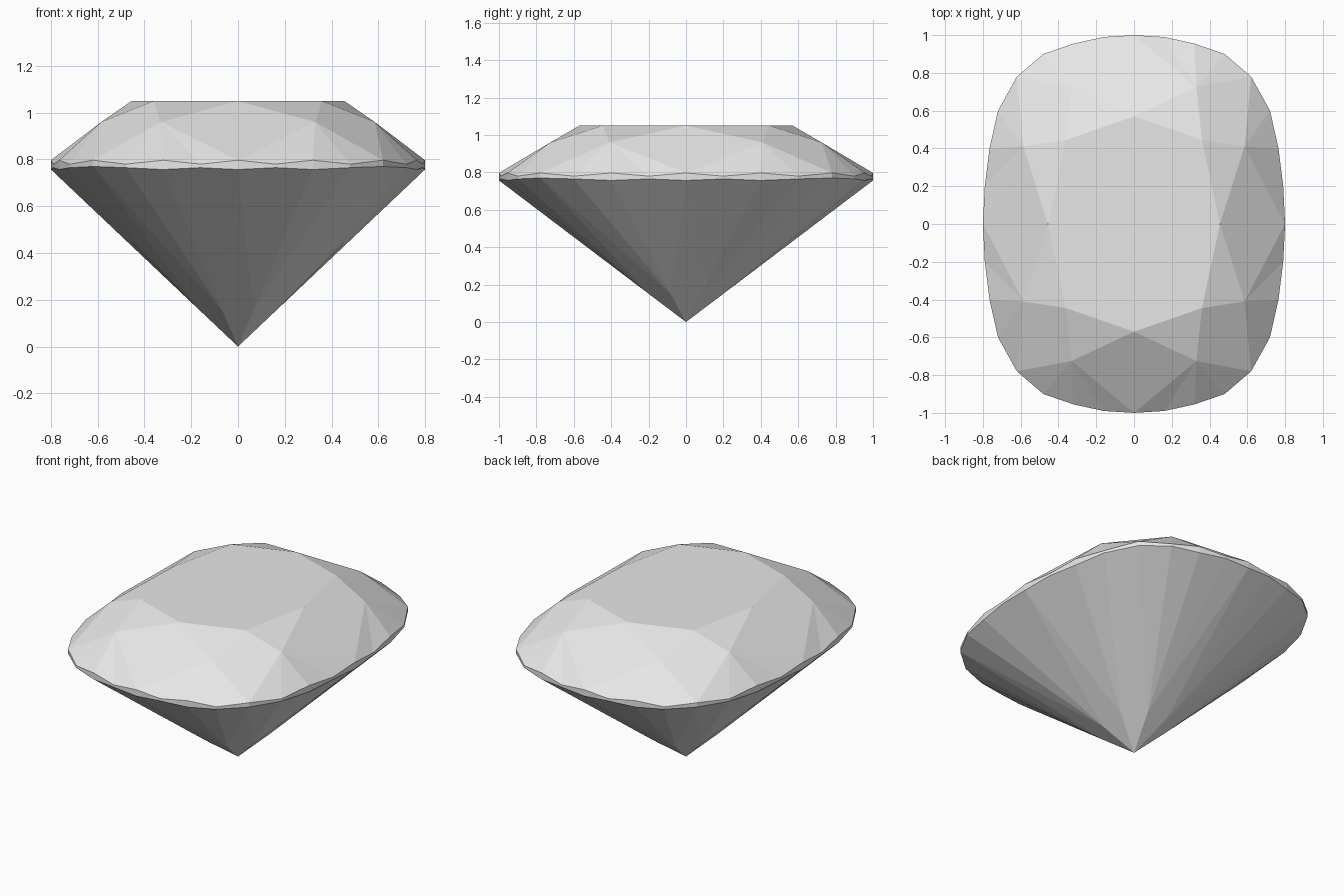
import bpy
import bmesh

if "Cube" in bpy.data.objects:
    bpy.data.objects.remove(bpy.data.objects["Cube"])

# Quarter outline of the girdle, from the back point round to the right point
QUARTER = [(0, 1), (.16, .99), (.32, .955), (.48, .90), (.62, .78),
           (.72, .60), (.765, .40), (.79, .20), (.80, 0)]
N = 32


def mirrored(i, x, y):
    """Place a first-quarter point in the quarter that holds ring step i."""
    return (x if i <= 16 else -x, y if i < 8 or i > 24 else -y)


def quarter_step(i):
    k = i % 16
    return 16 - k if k > 8 else k


def ring(bm, steps, point):
    """Vertices for the given ring steps; point(k) gives x, y, z in the first quarter."""
    verts = {}
    for i in steps:
        x, y, z = point(quarter_step(i))
        verts[i] = bm.verts.new((*mirrored(i, x, y), z))
    return verts


def upper_z(k):
    return .78 if k % 2 else .797


def lower_z(k):
    return .77 if k == 4 else .765 if k % 2 else .757


bm = bmesh.new()
mains = range(0, N, 4)
halves = range(2, N, 4)
table_pts = {0: (0, .57, 1.05), 4: (.36, .445, 1.05), 8: (.455, 0, 1.05)}
star_pts = {2: (.33, .725, .96), 6: (.585, .41, .96)}
lower_pts = {2: (.066, .20, .151), 6: (.16, .083, .151)}

table = ring(bm, mains, lambda k: table_pts[k])
star = ring(bm, halves, lambda k: star_pts[k])
top = ring(bm, range(N), lambda k: (*QUARTER[k], upper_z(k)))
bottom = ring(bm, range(N), lambda k: (*QUARTER[k], lower_z(k)))
lower = ring(bm, halves, lambda k: lower_pts[k])
culet = bm.verts.new((0, 0, 0))

# Table facet
bm.faces.new([table[i] for i in mains])

# Main kites on the crown and pavilion
for i in mains:
    a, b = (i - 2) % N, (i + 2) % N
    bm.faces.new((table[i], star[a], top[i], star[b]))
    bm.faces.new((culet, lower[a], bottom[i], lower[b]))

# Star facets, and fans of girdle facets above and below
for h in halves:
    bm.faces.new((table[h - 2], table[(h + 2) % N], star[h]))
    for i in range(h - 2, h + 2):
        j = (i + 1) % N
        bm.faces.new((star[h], top[i], top[j]))
        bm.faces.new((lower[h], bottom[i], bottom[j]))

# Girdle band
for i in range(N):
    j = (i + 1) % N
    bm.faces.new((top[i], top[j], bottom[j], bottom[i]))

bmesh.ops.recalc_face_normals(bm, faces=bm.faces[:])
mesh = bpy.data.meshes.new("cut_gem")
bm.to_mesh(mesh)
bm.free()

grey = bpy.data.materials.new("light_grey")
grey.diffuse_color = (.8, .8, .8, 1)
grey.use_nodes = True
grey.node_tree.nodes["Principled BSDF"].inputs["Base Color"].default_value = grey.diffuse_color
mesh.materials.append(grey)
gem = bpy.data.objects.new("cut_gem", mesh)
bpy.context.collection.objects.link(gem)
